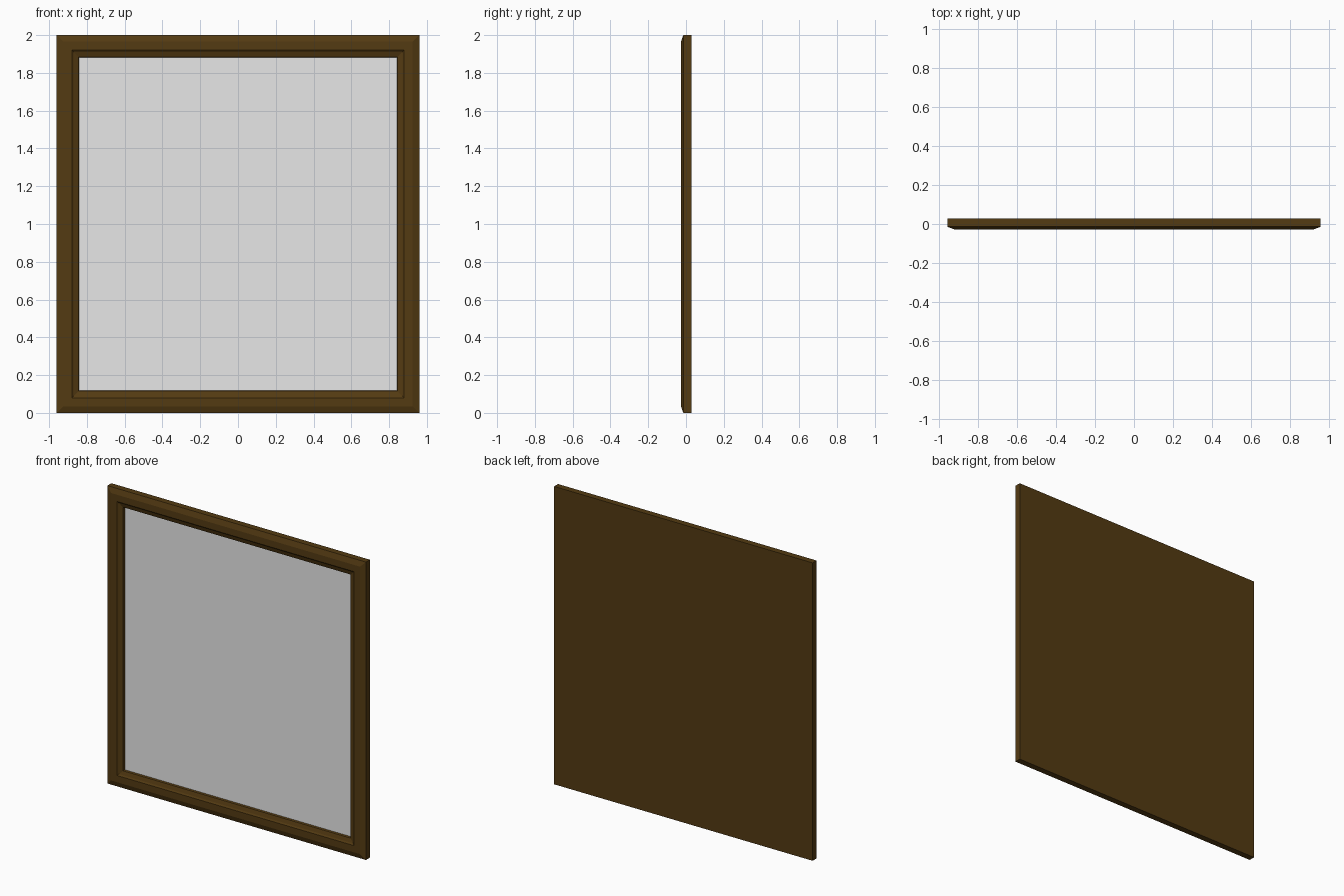
import bpy, bmesh

if "Cube" in bpy.data.objects:
    bpy.data.objects.remove(bpy.data.objects["Cube"])


def material(name, rgb):
    m = bpy.data.materials.new(name)
    m.diffuse_color = (*rgb, 1)
    m.use_nodes = True
    m.node_tree.nodes["Principled BSDF"].inputs["Base Color"].default_value = m.diffuse_color
    return m


wood = material("dark_wood", (0.088, 0.043, 0.006))
silver = material("mirror_grey", (0.8, 0.8, 0.8))


def add_object(name, bm, mat):
    bmesh.ops.recalc_face_normals(bm, faces=bm.faces)
    mesh = bpy.data.meshes.new(name)
    bm.to_mesh(mesh)
    bm.free()
    mesh.materials.append(mat)
    bpy.context.collection.objects.link(bpy.data.objects.new(name, mesh))


def ring(bm, inset, y):
    x, z = 0.96 - inset, 1 - inset
    return [bm.verts.new((sx * x, y, 1 + sz * z))
            for sx, sz in ((-1, -1), (1, -1), (1, 1), (-1, 1))]


# Mitred moulding with a solid backing board: (inset from outside, depth)
profile = [(0, 0.028), (0, -0.014), (0.035, -0.027), (0.08, -0.027),
           (0.09, -0.02), (0.115, -0.012), (0.12, 0.004)]
bm = bmesh.new()
rings = [ring(bm, i, y) for i, y in profile]
for a, b in zip(rings, rings[1:]):
    for k in range(4):
        n = (k + 1) % 4
        bm.faces.new((a[k], a[n], b[n], b[k]))
bm.faces.new(rings[0])
bm.faces.new(rings[-1])
add_object("frame", bm, wood)

# Mirror pane set inside the moulding
bm = bmesh.new()
front, back = ring(bm, 0.119, 0.0), ring(bm, 0.119, 0.003)
bm.faces.new(front)
bm.faces.new(back)
for k in range(4):
    n = (k + 1) % 4
    bm.faces.new((front[k], front[n], back[n], back[k]))
add_object("mirror_pane", bm, silver)
